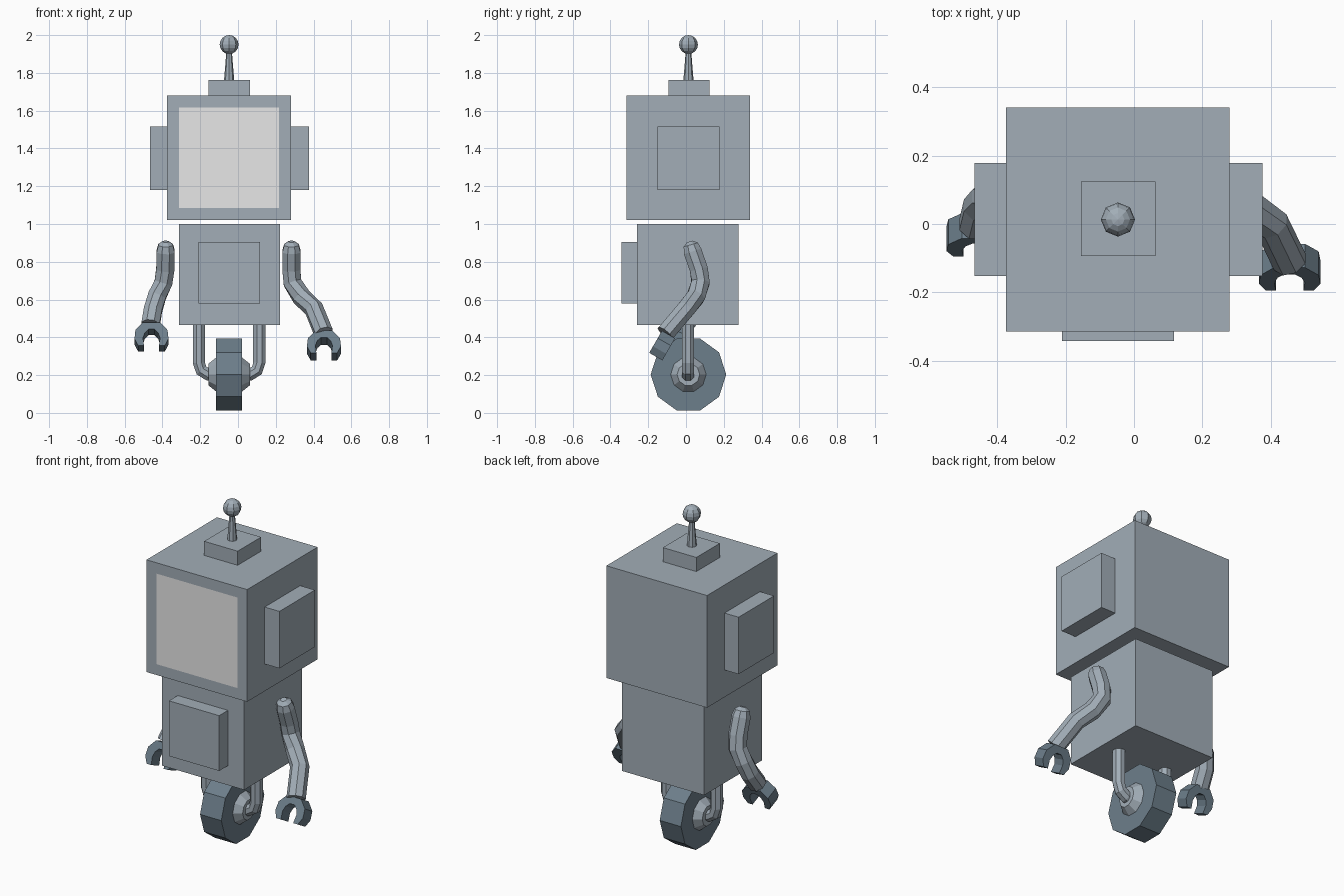
import bpy, bmesh
from math import pi
from mathutils import Vector, Matrix

cube = bpy.data.objects.get("Cube")
if cube:
    bpy.data.objects.remove(cube, do_unlink=True)

CX, CY = -0.047, 0.013  # centre line of the body


def material(name, rgb):
    m = bpy.data.materials.new(name)
    m.use_nodes = True
    m.diffuse_color = (*rgb, 1)
    bsdf = next(n for n in m.node_tree.nodes if n.type == "BSDF_PRINCIPLED")
    bsdf.inputs["Base Color"].default_value = (*rgb, 1)
    return m


shell = material("shell_grey", (0.36, 0.42, 0.475))
dark = material("dark_slate", (0.152, 0.21, 0.258))
glass = material("screen_light_grey", (0.8, 0.8, 0.8))


def finish(name, bm, *mats):
    bmesh.ops.recalc_face_normals(bm, faces=bm.faces)
    mesh = bpy.data.meshes.new(name)
    bm.to_mesh(mesh)
    bm.free()
    for m in mats:
        mesh.materials.append(m)
    obj = bpy.data.objects.new(name, mesh)
    bpy.context.scene.collection.objects.link(obj)
    return obj


def box_bm(x, y, z):
    bm = bmesh.new()
    size = [b - a for a, b in (x, y, z)]
    mid = [(a + b) / 2 for a, b in (x, y, z)]
    bmesh.ops.create_cube(bm, size=1, matrix=Matrix.Translation(mid) @ Matrix.Diagonal((*size, 1)))
    return bm


def box(name, x, y, z):
    return finish(name, box_bm(x, y, z), shell)


def cone(name, centre, r1, r2, depth, sides, mat, rot=Matrix()):
    bm = bmesh.new()
    bmesh.ops.create_cone(bm, cap_ends=True, segments=sides, radius1=r1, radius2=r2,
                          depth=depth, matrix=Matrix.Translation(centre) @ rot)
    return finish(name, bm, mat)


def tube(name, path, radii, ref, sides=8):
    """Sweep a polygon along a path, keeping one side aligned to ref."""
    bm = bmesh.new()
    pts = [Vector(p) for p in path]
    rings = []
    for i, p in enumerate(pts):
        t = (pts[min(i + 1, len(pts) - 1)] - pts[max(i - 1, 0)]).normalized()
        u = (Vector(ref) - t * t.dot(Vector(ref))).normalized()
        v = t.cross(u)
        spin = [Matrix.Rotation(2 * pi * (k + 0.5) / sides, 3, t) for k in range(sides)]
        rings.append([bm.verts.new(p + radii[i] * (s @ u)) for s in spin])
    for a, b in zip(rings, rings[1:]):
        for k in range(sides):
            n = (k + 1) % sides
            bm.faces.new((a[k], a[n], b[n], b[k]))
    bm.faces.new(rings[0])
    bm.faces.new(rings[-1])
    return finish(name, bm, shell)


def claw(name, centre, down):
    """Open wrench-shaped hand, thick plate with the gap facing down."""
    outer = [(0.07, -0.06), (0.09, -0.02), (0.085, 0.03), (0.045, 0.075)]
    inner = [(0.04, -0.06), (0.045, -0.015), (0.035, 0.015), (0.015, 0.035)]
    outer += [(-x, z) for x, z in reversed(outer)]
    inner += [(-x, z) for x, z in reversed(inner)]
    up = -Vector(down).normalized()
    side = Vector((1, 0, 0))
    normal = up.cross(side)
    bm = bmesh.new()

    def vert(p):
        return bm.verts.new(Vector(centre) + side * p[0] + up * p[1] - normal * 0.04)

    o, n = [vert(p) for p in outer], [vert(p) for p in inner]
    faces = [bm.faces.new((o[i], o[i + 1], n[i + 1], n[i])) for i in range(len(o) - 1)]
    ext = bmesh.ops.extrude_face_region(bm, geom=faces, use_keep_orig=True)
    moved = [g for g in ext["geom"] if isinstance(g, bmesh.types.BMVert)]
    bmesh.ops.translate(bm, verts=moved, vec=normal * 0.08)
    return finish(name, bm, dark)


# Head with the screen as an inset front face
bm = box_bm((-0.375, 0.28), (-0.315, 0.34), (1.02, 1.68))
bm.normal_update()
front = min(bm.faces, key=lambda f: f.calc_center_median().y)
bmesh.ops.inset_individual(bm, faces=[front], thickness=0.09)
front.material_index = 1
finish("head", bm, shell, glass)

# Ear boxes, antenna and body
box("right_ear", (-0.467, -0.375), (-0.152, 0.178), (1.18, 1.515))
box("left_ear", (0.28, 0.376), (-0.152, 0.178), (1.18, 1.515))
box("antenna_base", (-0.155, 0.063), (-0.093, 0.125), (1.68, 1.763))
cone("antenna_rod", (CX, CY, 1.84), 0.027, 0.014, 0.16, 8, shell)
bm = bmesh.new()
bmesh.ops.create_uvsphere(bm, u_segments=8, v_segments=8, radius=0.05,
                          matrix=Matrix.Translation((CX, CY, 1.95)))
finish("antenna_ball", bm, shell)
box("body", (-0.313, 0.222), (-0.26, 0.278), (0.465, 1.0))
box("chest_panel", (-0.21, 0.117), (-0.342, -0.26), (0.58, 0.905))

# Wheel, with a hub and a bent fork leg on each side
WZ = 0.203
to_x = Matrix.Rotation(pi / 2, 4, "Y")
upright = to_x @ Matrix.Rotation(0, 4, "Z")
cone("wheel", (CX, CY, WZ), 0.2, 0.2, 0.138, 10, dark, upright)
for label, s in (("left", 1), ("right", -1)):
    radii = (0.095, 0.06) if s > 0 else (0.06, 0.095)
    cone(label + "_hub", (CX + s * 0.089, CY, WZ), *radii, 0.042, 10, shell, upright)
    bend = [(0.16, 0.48), (0.16, 0.265), (0.147, 0.225), (0.11, 0.203), (0.09, 0.2)]
    tube(label + "_leg", [(CX + s * x, CY - 0.003, z) for x, z in bend],
         [0.035] * len(bend), (0, 1, 0))

# Arms: domed shoulder, bent elbow, claw hand
arm_radii = [0.018, 0.042, 0.052, 0.052, 0.052, 0.052, 0.052, 0.052]
left = [(0.283, 0.02, 0.907), (0.283, 0.025, 0.89), (0.283, 0.035, 0.855),
        (0.283, 0.068, 0.76), (0.288, 0.077, 0.69), (0.335, 0.052, 0.615),
        (0.402, 0.0, 0.55), (0.455, -0.11, 0.42)]
right = [(-0.383, 0.02, 0.907), (-0.383, 0.025, 0.89), (-0.383, 0.035, 0.855),
         (-0.385, 0.068, 0.76), (-0.395, 0.083, 0.69), (-0.428, 0.077, 0.62),
         (-0.45, 0.05, 0.545), (-0.463, -0.005, 0.465)]
tube("left_arm", left, arm_radii, (1, 0, 0))
tube("right_arm", right, arm_radii, (1, 0, 0))
claw("left_claw", (0.455, -0.13, 0.35), (0, -0.5, -0.87))
claw("right_claw", (-0.458, -0.035, 0.395), (0, -0.4, -0.92))
